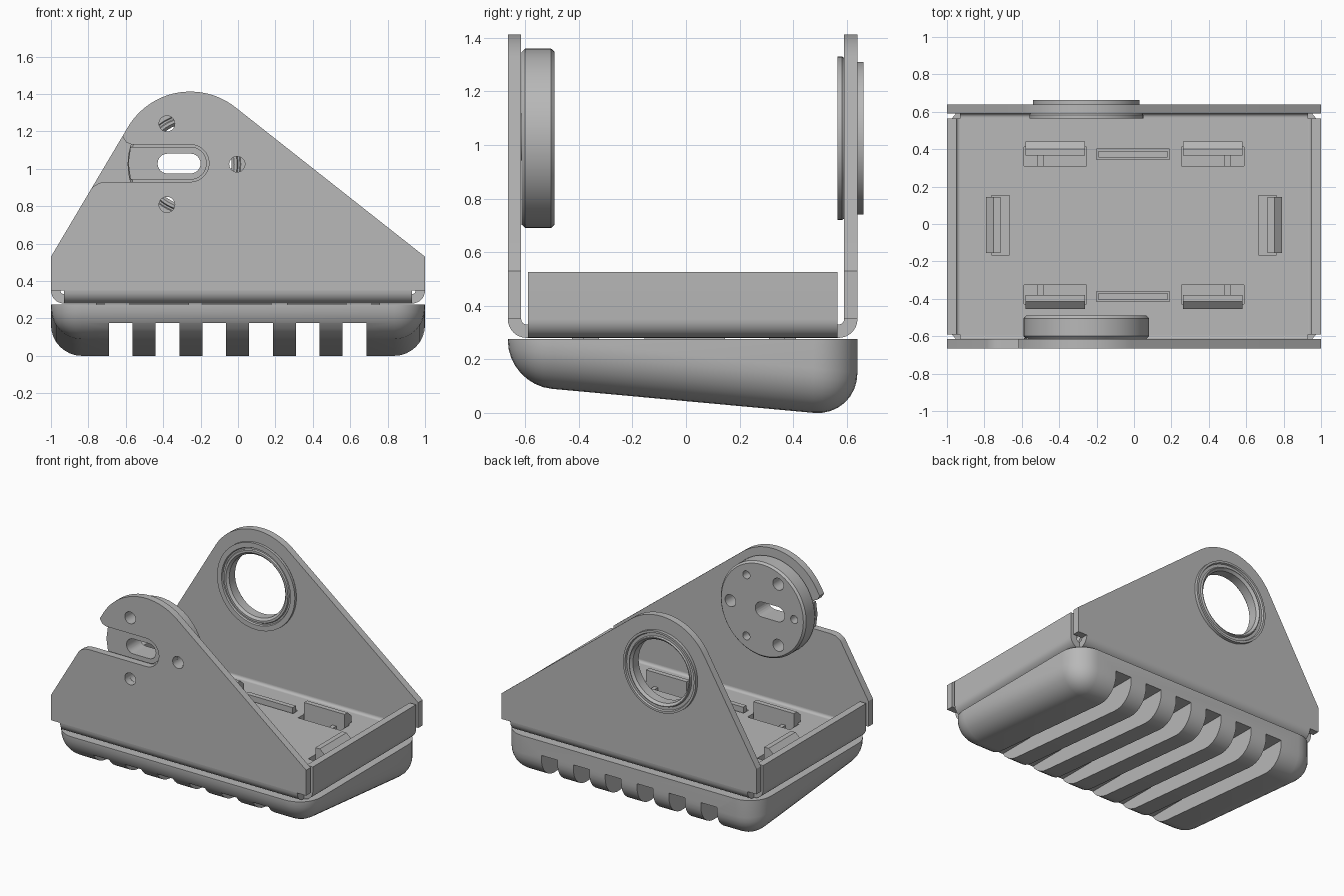
import bpy, bmesh
from math import sin, cos, radians, pi

cube = bpy.data.objects.get("Cube")
if cube:
    bpy.data.objects.remove(cube, do_unlink=True)

grey = bpy.data.materials.new("plain grey")
grey.use_nodes = True
COLOR = (0.48, 0.48, 0.48, 1)
grey.diffuse_color = COLOR
for node in grey.node_tree.nodes:
    if node.type == 'BSDF_PRINCIPLED':
        node.inputs["Base Color"].default_value = COLOR

CX, CZ = -0.255, 1.025          # pivot axis
FLOOR, T, BEND = 0.28, 0.05, 0.07


def finish(bm, name):
    bmesh.ops.recalc_face_normals(bm, faces=bm.faces)
    mesh = bpy.data.meshes.new(name)
    bm.to_mesh(mesh)
    bm.free()
    mesh.materials.append(grey)
    obj = bpy.data.objects.new(name, mesh)
    bpy.context.collection.objects.link(obj)
    return obj


def prism(name, pts, axis, lo, hi):
    """Extrude a 2D outline along one axis."""
    place = {'x': lambda a, b: (lo, a, b), 'y': lambda a, b: (a, lo, b),
             'z': lambda a, b: (a, b, lo)}[axis]
    bm = bmesh.new()
    face = bm.faces.new([bm.verts.new(place(a, b)) for a, b in pts])
    ext = bmesh.ops.extrude_face_region(bm, geom=[face])
    step = [(hi - lo) if axis == k else 0 for k in 'xyz']
    bmesh.ops.translate(bm, vec=step, verts=[v for v in ext['geom'] if isinstance(v, bmesh.types.BMVert)])
    return finish(bm, name)


def box(name, x0, x1, y0, y1, z0, z1):
    return prism(name, [(x0, y0), (x1, y0), (x1, y1), (x0, y1)], 'z', z0, z1)


def arc(cx, cy, r, a0, a1, n):
    return [(cx + r * cos(radians(a0 + (a1 - a0) * i / n)),
             cy + r * sin(radians(a0 + (a1 - a0) * i / n))) for i in range(n + 1)]


def rod(name, x, z, r, y0, y1):
    return prism(name, arc(x, z, r, 0, 360, 32)[:-1], 'y', y0, y1)


def lathe(name, profile, closed):
    """Spin a (radius, y) profile around the pivot axis."""
    bm = bmesh.new()
    vs = [bm.verts.new((CX + r, y, CZ)) for r, y in profile]
    es = [bm.edges.new(p) for p in zip(vs, vs[1:])]
    if closed:
        es.append(bm.edges.new((vs[-1], vs[0])))
    bmesh.ops.spin(bm, geom=vs + es, cent=(CX, 0, CZ), axis=(0, 1, 0), angle=2 * pi, steps=64)
    bmesh.ops.remove_doubles(bm, verts=bm.verts, dist=1e-4)
    return finish(bm, name)


def cut(obj, cutters):
    for c in cutters:
        mod = obj.modifiers.new("cut", 'BOOLEAN')
        mod.operation, mod.solver, mod.object = 'DIFFERENCE', 'EXACT', c
    deps = bpy.context.evaluated_depsgraph_get()
    mesh = bpy.data.meshes.new_from_object(obj.evaluated_get(deps))
    obj.modifiers.clear()
    obj.data = mesh
    for c in cutters:
        bpy.data.objects.remove(c, do_unlink=True)


# Rounded foot pad with a sloping, grooved underside
bm = bmesh.new()
outline = [(-0.665, 0.275), (-0.665, 0.105), (0.64, -0.015), (0.64, 0.275)]
sides = [[bm.verts.new((x, y, z)) for y, z in outline] for x in (-1, 1)]
for s in sides:
    bm.faces.new(s)
for i in range(4):
    j = (i + 1) % 4
    bm.faces.new((sides[0][i], sides[0][j], sides[1][j], sides[1][i]))
bmesh.ops.recalc_face_normals(bm, faces=bm.faces)
lower = [e for e in bm.edges if min(v.co.z for v in e.verts) < 0.2]
bmesh.ops.bevel(bm, geom=lower, offset=0.165, offset_type='OFFSET', segments=8,
                profile=0.5, affect='EDGES', clamp_overlap=False)
pad = finish(bm, "foot_pad")
cut(pad, [box("groove", x - 0.063, x + 0.063, -1, 1, -0.2, 0.175)
          for x in [-0.627 + 0.25 * i for i in range(6)]])

# Upright plates, with a lug rounded about the pivot axis
plate_pts = [(-1, 0.35), (1, 0.35), (1, 0.53)] + arc(CX, CZ, 0.388, 51.7, 149, 24) + [(-1, 0.53)]
front = prism("front_plate", plate_pts, 'y', -0.665, -0.615)
back = prism("back_plate", plate_pts, 'y', 0.59, 0.64)
notch = arc(CX, 1.03, 0.1, -90, 90, 16) + [
    (-0.57, 1.13), (-0.598, 1.142), (-0.613, 1.165), (-0.63, 1.2), (-1.1, 1.2),
    (-1.1, 0.86), (-0.81, 0.86), (-0.775, 0.905), (-0.74, 0.925), (-0.7, 0.93)]


def ring_spots(start):
    return [(CX + 0.25 * cos(radians(a)), CZ + 0.25 * sin(radians(a)))
            for a in range(start, 360, 120)]


def long_slot():
    return prism("slot", arc(-0.253, 1.028, 0.053, -90, 90, 12)
                 + arc(-0.377, 1.028, 0.053, 90, 270, 12), 'y', -0.8, -0.4)


cut(front, [prism("notch", notch, 'y', -0.8, -0.55)]
    + [rod("hole", x, z, 0.042, -0.8, -0.55) for x, z in ring_spots(0)])
cut(back, [rod("bore", CX, CZ, 0.25, 0.5, 0.8)])

# Mounting disc and its key in the notch
disc = lathe("mounting_disc", [(0, -0.614), (0.322, -0.614), (0.335, -0.6), (0.335, -0.504),
                               (0.322, -0.49), (0, -0.49)], False)
cut(disc, [long_slot()]
    + [rod("hole", x, z, 0.042, -0.8, -0.4) for x, z in ring_spots(0)]
    + [rod("blind_hole", x, z, 0.028, -0.55, -0.4) for x, z in ring_spots(60)])
key = prism("disc_key", arc(CX, 1.03, 0.088, -90, 90, 16)
            + [(-0.575, 1.118), (-0.587, 1.03), (-0.575, 0.942)], 'y', -0.635, -0.61)
cut(key, [long_slot()])

# Bushing in the back plate
lathe("bushing", [(0.22, 0.58), (0.235, 0.565), (0.25, 0.565), (0.255, 0.575), (0.265, 0.575),
                  (0.27, 0.565), (0.305, 0.565), (0.305, 0.583), (0.298, 0.592), (0.285, 0.592),
                  (0.285, 0.662), (0.27, 0.662), (0.265, 0.65), (0.245, 0.65), (0.24, 0.662),
                  (0.235, 0.662), (0.22, 0.645)], True)

# Bent sheet edges: two under the plates, two rising into side flanges
def bend(c, sign, top):
    inner, outer = arc(0, 0.35, BEND - T, -90, 0, 8), arc(0, 0.35, BEND, 0, -90, 8)
    rise = [(BEND - T, top), (BEND, top)] if top else []
    return [(c + sign * a, b) for a, b in inner + rise + outer]


prism("front_bend", bend(-0.595, -1, None), 'x', -0.93, 0.93)
prism("back_bend", bend(0.57, 1, None), 'x', -0.93, 0.93)
for side, s in (("left", 1), ("right", -1)):
    prism(side + "_flange", bend(0.93 * s, s, 0.525), 'y', -0.59, 0.565)

# Floor with slots, snap hooks and locating bars rising from the pad
floor = box("floor", -0.93, 0.93, -0.595, 0.57, FLOOR, FLOOR + T)
slots = []
hook = [(0, 0.272), (0, 0.42), (0.035, 0.42), (0.075, 0.385), (0.075, 0.335),
        (0.045, 0.335), (0.045, 0.272)]


def slot_box(x0, x1, y0, y1):
    slots.append(box("slot", x0, x1, y0, y1, 0.2, 0.4))


for row, s in (("back", 1), ("front", -1)):
    def Y(*vals):
        return sorted(-0.0075 + s * (v + 0.0075) for v in vals)
    pts = [(Y(0.365 + u)[0], z) for u, z in hook]
    for side, m in (("left", 1), ("right", -1)):
        x0, x1 = sorted((0.262 * m, 0.58 * m))
        prism(f"{row}_{side}_hook", pts, 'x', x0, x1)
        slot_box(x0 - 0.008, x1 + 0.008, *Y(0.31, 0.413))
        box(f"{row}_{side}_hook_rib", 0.5 * m - 0.015, 0.5 * m + 0.015, *Y(0.31, 0.366), 0.272, 0.32)
    box(row + "_locating_bar", -0.19, 0.18, *Y(0.355, 0.39), 0.272, 0.365)
    slot_box(-0.2, 0.19, *Y(0.345, 0.4))
for side, s in (("left", 1), ("right", -1)):
    prism(side + "_hook", [(s * (0.715 + u), z) for u, z in hook], 'y', -0.155, 0.145)
    slot_box(*sorted((s * 0.665, s * 0.763)), -0.165, 0.153)
cut(floor, slots)

# Smooth shading with sharp edges kept
bpy.ops.object.select_all(action='DESELECT')
for obj in bpy.context.collection.objects:
    if obj.type == 'MESH' and obj.data.materials and obj.data.materials[0] == grey:
        obj.select_set(True)
        bpy.context.view_layer.objects.active = obj
bpy.ops.object.shade_smooth_by_angle(angle=radians(30))
